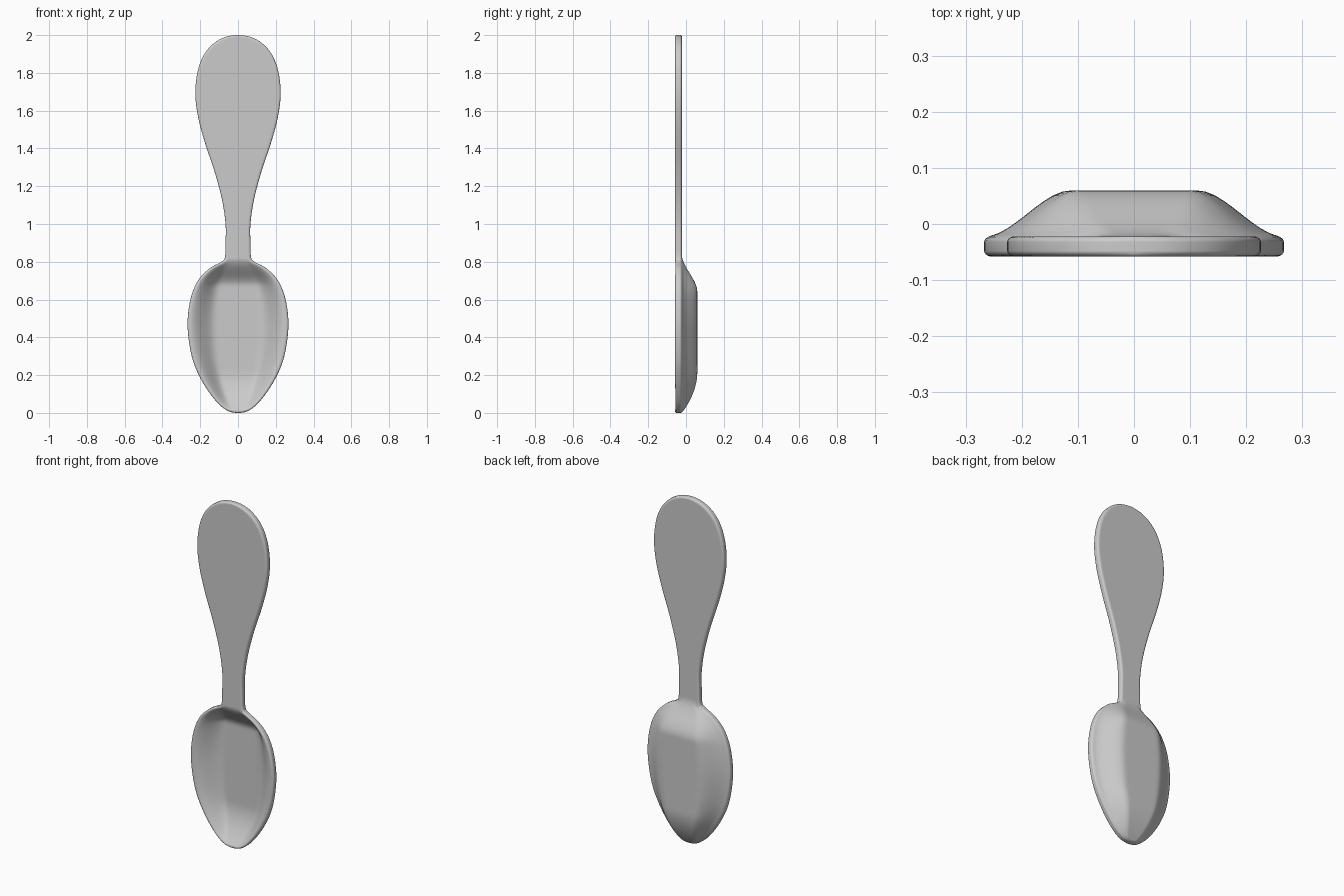
import bpy, bmesh, math
from mathutils import Vector

if "Cube" in bpy.data.objects:
    bpy.data.objects.remove(bpy.data.objects["Cube"])

# Half outline of the spoon: (half width, z), tip to handle end
OUTLINE = [(0, 0), (.06, .014), (.125, .072), (.197, .18), (.245, .3), (.267, .46),
           (.252, .6), (.212, .7), (.15, .765), (.088, .8), (.069, .825), (.066, .9),
           (.066, 1.0), (.085, 1.13), (.125, 1.28), (.175, 1.43), (.212, 1.57),
           (.226, 1.7), (.208, 1.83), (.16, 1.925), (.085, 1.983), (0, 2.0)]
STEPS, N = 8, 22          # samples per outline span, half the columns
MID, EDGE_R = -.04, .014  # plate centre in y, edge rounding width


def smooth(a, b, x):
    t = min(max((x - a) / (b - a), 0), 1)
    return t * t * (3 - 2 * t)


def curve_samples(pts):
    """Catmull-Rom samples with tangents, mirrored at both ends."""
    p = [Vector(q) for q in pts]
    p = [Vector((-p[1].x, p[1].y))] + p + [Vector((-p[-2].x, p[-2].y))]
    out = []
    for i in range(1, len(p) - 2):
        a, b, c, d = p[i - 1:i + 3]
        last = i == len(p) - 3
        for k in range(STEPS + (1 if last else 0)):
            t = k / STEPS
            k1, k2, k3 = c - a, 2*a - 5*b + 4*c - d, 3*b - a - 3*c + d
            out.append((b + .5 * (k1*t + k2*t*t + k3*t**3),
                        (k1 + 2*k2*t + 3*k3*t*t).normalized()))
    return out


def along(z, lo, hi, ramp_lo, ramp_hi):
    """Bowl depth along the length, 0 to 1."""
    t = min(max((z - lo) / ramp_lo, 0), 1)
    return (1 - (1 - t) ** 2) * smooth(hi, hi - ramp_hi, z)


bm = bmesh.new()
rings = []
us = [math.sin(math.pi / 2 * k / N) for k in range(-N, N + 1)]
for p, tan in curve_samples(OUTLINE):
    w, z = max(p.x, 0), p.y
    front, back = [], []
    for u in us:
        # rounded plate edge
        d = min(w * (1 - abs(u)) * abs(tan.y) / EDGE_R, 1) if w > 0 else 0
        h = .008 + .010 * math.sqrt(max(0, 1 - (1 - d) ** 2))
        # hollow and bulge of the bowl
        f = .084 * smooth(.96, .42, abs(u)) * along(z, .015, .82, .21, .15)
        b = .082 * smooth(1.0, .42, abs(u)) * along(z, 0, .84, .22, .2)
        front.append(bm.verts.new((u * w, MID - h + f, z)))
        back.append(bm.verts.new((u * w, MID + h + b, z)))
    rings.append(front + back[::-1])

# Skin between neighbouring cross-sections
for r0, r1 in zip(rings, rings[1:]):
    n = len(r0)
    for i in range(n):
        j = (i + 1) % n
        bm.faces.new((r0[i], r0[j], r1[j], r1[i]))
bmesh.ops.remove_doubles(bm, verts=bm.verts, dist=1e-5)
bmesh.ops.recalc_face_normals(bm, faces=bm.faces)

mesh = bpy.data.meshes.new("spoon")
bm.to_mesh(mesh)
bm.free()
spoon = bpy.data.objects.new("spoon", mesh)
bpy.context.collection.objects.link(spoon)
bpy.context.view_layer.objects.active = spoon
spoon.select_set(True)
bpy.ops.object.shade_smooth_by_angle(angle=math.radians(50))
